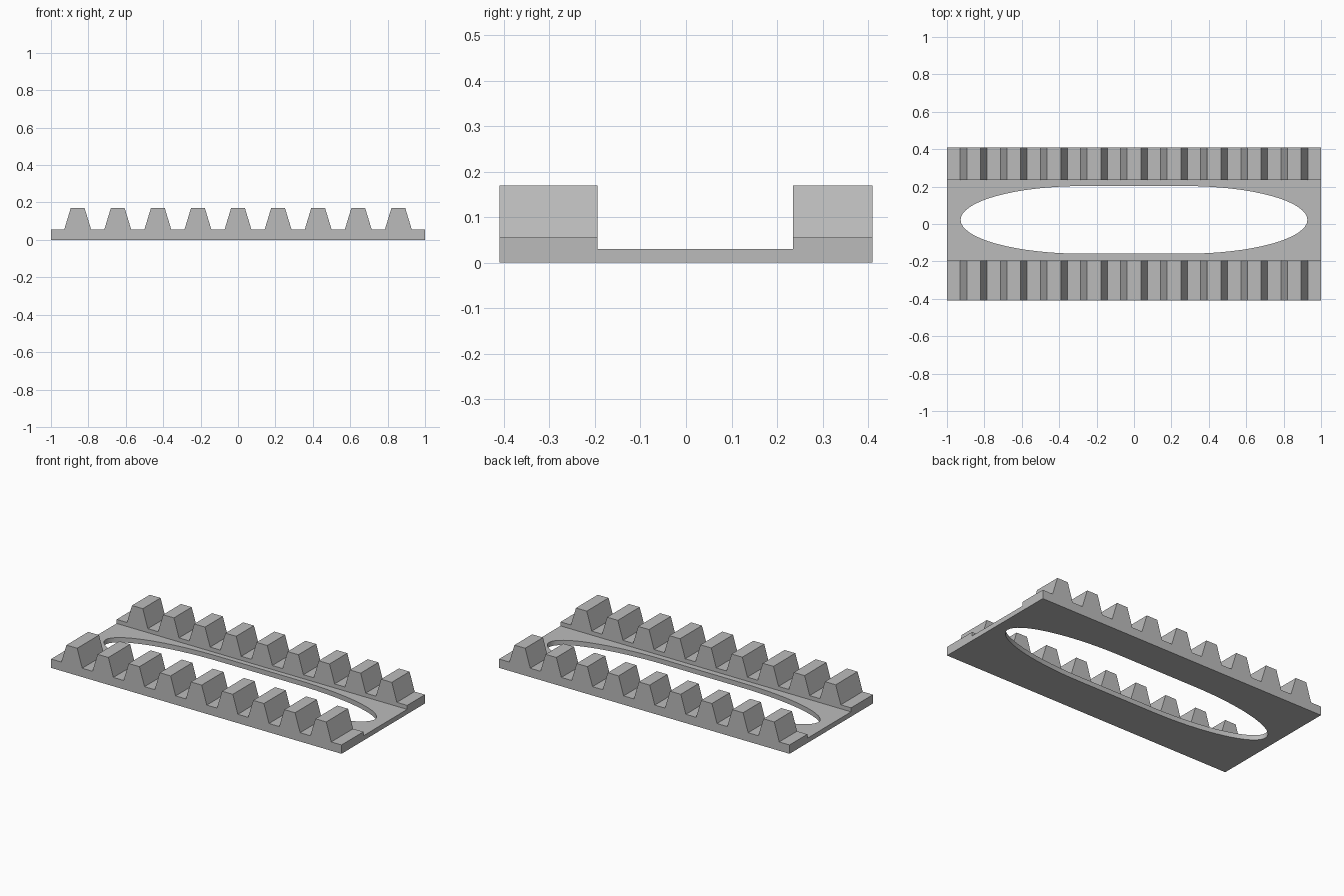
import bpy
import bmesh
import math

cube = bpy.data.objects.get("Cube")
if cube:
    bpy.data.objects.remove(cube)

# Overall sizes
HALF_X = 1.0
FRONT_Y, FRONT_INNER = -0.41, -0.195
BACK_INNER, BACK_Y = 0.235, 0.41
PLATE_Z, ROOT_Z, TIP_Z = 0.03, 0.055, 0.17
TEETH = 9
PITCH = 0.2143
ROOT_HALF, TIP_HALF = 0.072, 0.037

grey = bpy.data.materials.new("plain grey")
grey.use_nodes = True
colour = (0.5, 0.5, 0.5, 1)
grey.diffuse_color = colour
grey.node_tree.nodes["Principled BSDF"].inputs["Base Color"].default_value = colour


def finish(name, bm):
    bmesh.ops.recalc_face_normals(bm, faces=bm.faces)
    mesh = bpy.data.meshes.new(name)
    bm.to_mesh(mesh)
    bm.free()
    mesh.materials.append(grey)
    obj = bpy.data.objects.new(name, mesh)
    bpy.context.collection.objects.link(obj)
    return obj


def extrude(bm, faces, offset):
    geom = bmesh.ops.extrude_face_region(bm, geom=faces)["geom"]
    verts = [v for v in geom if isinstance(v, bmesh.types.BMVert)]
    bmesh.ops.translate(bm, verts=verts, vec=offset)


# Toothed rack: one side profile extruded along y
def rack(name, y0, y1):
    profile = [(-HALF_X, 0), (-HALF_X, ROOT_Z)]
    for i in range(TEETH):
        x = (i - (TEETH - 1) / 2) * PITCH
        profile += [(x - ROOT_HALF, ROOT_Z), (x - TIP_HALF, TIP_Z),
                    (x + TIP_HALF, TIP_Z), (x + ROOT_HALF, ROOT_Z)]
    profile += [(HALF_X, ROOT_Z), (HALF_X, 0)]
    bm = bmesh.new()
    face = bm.faces.new([bm.verts.new((x, y0, z)) for x, z in profile])
    extrude(bm, [face], (0, y1 - y0, 0))
    return finish(name, bm)


rack("front_rack", FRONT_Y, FRONT_INNER)
rack("back_rack", BACK_INNER, BACK_Y)


# Base plate between the racks, with a long rounded opening
def loop(bm, points):
    verts = [bm.verts.new((x, y, 0)) for x, y in points]
    return [bm.edges.new((a, b)) for a, b in zip(verts, verts[1:] + verts[:1])]


FLAT, END, HALF_HOLE, HOLE_Y, STEPS = 0.27, 0.657, 0.181, 0.022, 32
opening = []
for side in (1, -1):
    for i in range(STEPS + 1):
        a = math.pi * (i / STEPS - 0.5)
        opening.append((side * (FLAT + END * math.cos(a)),
                        HOLE_Y + side * HALF_HOLE * math.sin(a)))

bm = bmesh.new()
edges = loop(bm, [(-HALF_X, FRONT_INNER), (HALF_X, FRONT_INNER),
                  (HALF_X, BACK_INNER), (-HALF_X, BACK_INNER)])
edges += loop(bm, opening)
bmesh.ops.triangle_fill(bm, use_beauty=True, edges=edges)
extrude(bm, bm.faces[:], (0, 0, PLATE_Z))
plate = finish("base_plate", bm)

# Smooth the rim of the opening, keep the corners sharp
bpy.ops.object.select_all(action="DESELECT")
plate.select_set(True)
bpy.context.view_layer.objects.active = plate
bpy.ops.object.shade_smooth_by_angle(angle=math.radians(30))
